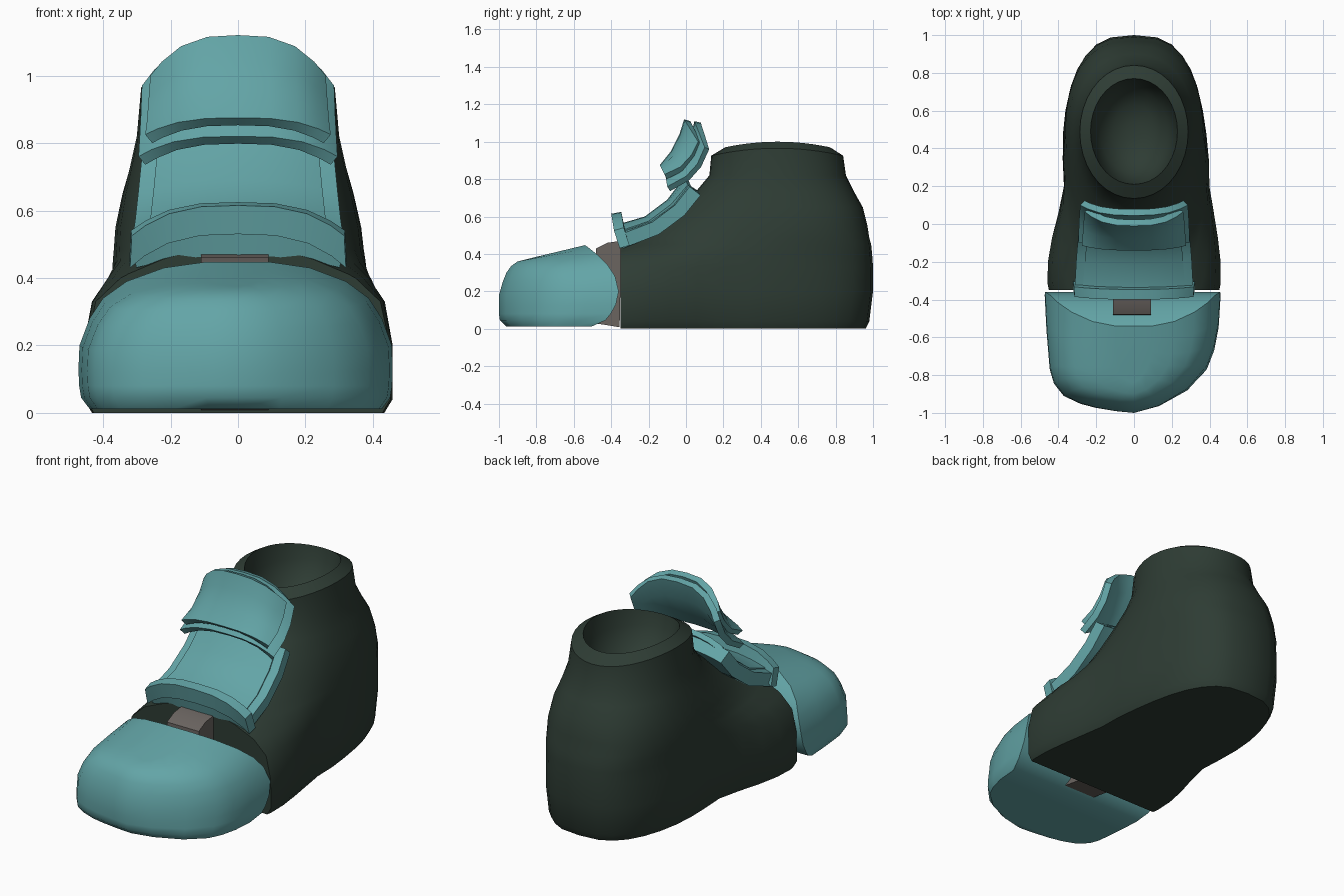
import bpy, bmesh, math


def material(name, rgb):
    m = bpy.data.materials.new(name)
    m.diffuse_color = (*rgb, 1)
    return m


TEAL = material("teal", (0.125, 0.375, 0.385))
DARK = material("dark_green", (0.027, 0.045, 0.034))
GREY = material("warm_grey", (0.145, 0.128, 0.118))


def finish(name, bm, mat, angle=35, thickness=0):
    me = bpy.data.meshes.new(name)
    bm.to_mesh(me)
    bm.free()
    ob = bpy.data.objects.new(name, me)
    bpy.context.collection.objects.link(ob)
    if thickness:  # apply the shell so its rim gets sharp edges too
        mod = ob.modifiers.new("thickness", "SOLIDIFY")
        mod.thickness, mod.offset = thickness, -1
        dg = bpy.context.evaluated_depsgraph_get()
        me = bpy.data.meshes.new_from_object(ob.evaluated_get(dg))
        ob.modifiers.clear()
        ob.data = me
    me.materials.clear()
    me.materials.append(mat)
    me.shade_smooth()
    me.set_sharp_from_angle(angle=math.radians(angle))
    return ob


def loft(rings):
    """Join closed rings of equal length and cap both ends."""
    bm = bmesh.new()
    vs = [[bm.verts.new(p) for p in r] for r in rings]
    n = len(vs[0])
    for a, b in zip(vs, vs[1:]):
        for i in range(n):
            j = (i + 1) % n
            bm.faces.new((a[i], a[j], b[j], b[i]))
    bm.faces.new(vs[0][::-1])
    bm.faces.new(vs[-1])
    bmesh.ops.recalc_face_normals(bm, faces=bm.faces)
    return bm


# Boot body: stacked foot outlines, cut flat at the ball of the foot.
# Each: z, front y, back y, width at front / middle / back, droop at both ends
BODY = [
    (0.00, -0.60, 0.96, 0.62, 0.355, 0.39, 0),
    (0.04, -0.60, 0.98, 0.655, 0.375, 0.41, 0),
    (0.20, -0.60, 1.00, 0.65, 0.385, 0.42, 0),
    (0.33, -0.60, 1.00, 0.60, 0.38, 0.42, 0),
    (0.40, -0.55, 0.995, 0.49, 0.375, 0.42, 0),
    (0.45, -0.46, 0.99, 0.37, 0.37, 0.42, 0),
    (0.485, -0.36, 0.98, 0.33, 0.365, 0.42, 0),
    (0.55, -0.20, 0.97, 0.33, 0.36, 0.41, 0),
    (0.65, -0.05, 0.945, 0.32, 0.34, 0.38, 0),
    (0.73, 0.05, 0.90, 0.31, 0.32, 0.34, 0),
    (0.82, 0.125, 0.855, 0.30, 0.30, 0.305, 0),
    (0.965, 0.135, 0.84, 0.287, 0.287, 0.287, 0.04),
    (1.00, 0.21, 0.77, 0.23, 0.23, 0.23, 0.03),
    (0.90, 0.225, 0.755, 0.215, 0.215, 0.215, 0),
    (0.81, 0.27, 0.71, 0.18, 0.18, 0.18, 0),
    (0.75, 0.35, 0.63, 0.11, 0.11, 0.11, 0),
    (0.73, 0.44, 0.54, 0.04, 0.04, 0.04, 0),
]


def body_ring(z, yf, yb, wf, wm, wb, droop, n=36):
    pts = []
    p = 0.7 + 0.28 * max(0, min(1, (z - 0.45) / 0.4))
    for i in range(n):
        a = 2 * math.pi * i / n
        c, s = math.cos(a), math.sin(a)
        y = (yf + yb) / 2 + c * (yb - yf) / 2
        w = wm + (wb - wm) * c if c > 0 else wm + (wf - wm) * 1.12 * abs(c) ** 1.3
        x = math.copysign(abs(s) ** p, s) * w
        x += 0.02 * math.exp(-((y - 0.18) / 0.25) ** 2) * max(0, 1 - z / 0.7)
        pts.append((x, y, z - droop * c * c))
    return pts


bm = loft([body_ring(*r) for r in BODY])
cut = bmesh.ops.bisect_plane(bm, geom=bm.verts[:] + bm.edges[:] + bm.faces[:],
                             plane_co=(0, -0.35, 0), plane_no=(0, 1, 0), clear_inner=True)
edges = [e for e in cut["geom_cut"] if isinstance(e, bmesh.types.BMEdge)]
bmesh.ops.edgeloop_fill(bm, edges=edges)
bmesh.ops.recalc_face_normals(bm, faces=bm.faces)
finish("boot_body", bm, DARK)

# Toe cap: lopsided toe outline (x across, y 0 = rear, 1 = tip), bulged rear face
TOE = [(-1, 0), (-0.98, 0.3), (-0.945, 0.62), (-0.9, 0.74), (-0.79, 0.85), (-0.6, 0.92),
       (-0.43, 0.955), (-0.2, 0.985), (0, 1), (0.28, 0.94), (0.6, 0.8), (0.82, 0.61),
       (0.9, 0.45), (0.95, 0.25), (0.97, 0)]


def toe_ring(zf, zr, yf, w):
    yr = -0.36 - 0.17 * ((zr - 0.2) / 0.24) ** 2
    if zr < 0.02:
        yr -= 0.04
    return [(x * w, yr + (yf - yr) * t, zr + (zf - zr) * t) for x, t in TOE]


toe = [(0.012, 0.012, -0.96, 0.44), (0.045, 0.045, -0.995, 0.465), (0.08, 0.08, -1.0, 0.471),
       (0.12, 0.13, -1.0, 0.473), (0.18, 0.20, -1.0, 0.47), (0.25, 0.28, -0.98, 0.44),
       (0.30, 0.34, -0.96, 0.40), (0.335, 0.39, -0.935, 0.33), (0.36, 0.43, -0.90, 0.22),
       (0.375, 0.447, -0.84, 0.10)]
finish("toe_cap", loft([toe_ring(*r) for r in toe]), TEAL, 45)

# Hinge bar between toe cap and body
side = [(-0.355, 0.008), (-0.49, 0.03), (-0.48, 0.43), (-0.42, 0.46), (-0.345, 0.47)]
finish("toe_hinge", loft([[(x, y, z) for y, z in side] for x in (-0.11, 0.09)]), GREY, 20)


# Instep plates: arched strips between a centre path and an edge path
def strip(name, centre, edge, w0, w1, thick, power=3, cols=(0, 0.35, 0.65, 0.87, 1)):
    us = [-u for u in cols[:0:-1]] + list(cols)
    bm = bmesh.new()
    rows = []
    for k, ((cy, cz), (ey, ez)) in enumerate(zip(centre, edge)):
        w = w0 + (w1 - w0) * k / (len(centre) - 1)
        rows.append([bm.verts.new((u * w, cy + (ey - cy) * abs(u) ** power,
                                   cz + (ez - cz) * abs(u) ** power)) for u in us])
    for a, b in zip(rows, rows[1:]):
        for i in range(len(us) - 1):
            bm.faces.new((a[i], a[i + 1], b[i + 1], b[i]))
    return finish(name, bm, TEAL, 30, thick)


# Lower plate: base, raised panel and front lip
strip("lower_plate_base",
      [(-0.37, 0.54), (-0.21, 0.575), (-0.08, 0.66), (0.0, 0.78)],
      [(-0.36, 0.50), (-0.18, 0.57), (-0.06, 0.66), (0.02, 0.76)], 0.315, 0.285, 0.075, 2.2)
strip("lower_plate_panel",
      [(-0.34, 0.565), (-0.22, 0.60), (-0.10, 0.69), (-0.01, 0.81)],
      [(-0.33, 0.53), (-0.20, 0.575), (-0.08, 0.665), (0.01, 0.77)], 0.27, 0.24, 0.03, 2.2)
strip("lower_plate_lip",
      [(-0.385, 0.53), (-0.40, 0.615)],
      [(-0.355, 0.43), (-0.385, 0.525)], 0.32, 0.315, 0.055)

# Upper plate: back layer and front layer
strip("upper_plate_back",
      [(-0.11, 0.82), (-0.04, 0.91), (0.02, 1.01), (0.045, 1.11)],
      [(-0.10, 0.76), (0.00, 0.815), (0.06, 0.88), (0.10, 0.97)], 0.295, 0.285, 0.035)
strip("upper_plate_front",
      [(-0.14, 0.875), (-0.08, 0.95), (-0.035, 1.04), (-0.01, 1.12)],
      [(-0.115, 0.825), (-0.03, 0.865), (0.03, 0.93), (0.065, 1.0)], 0.275, 0.26, 0.035)
